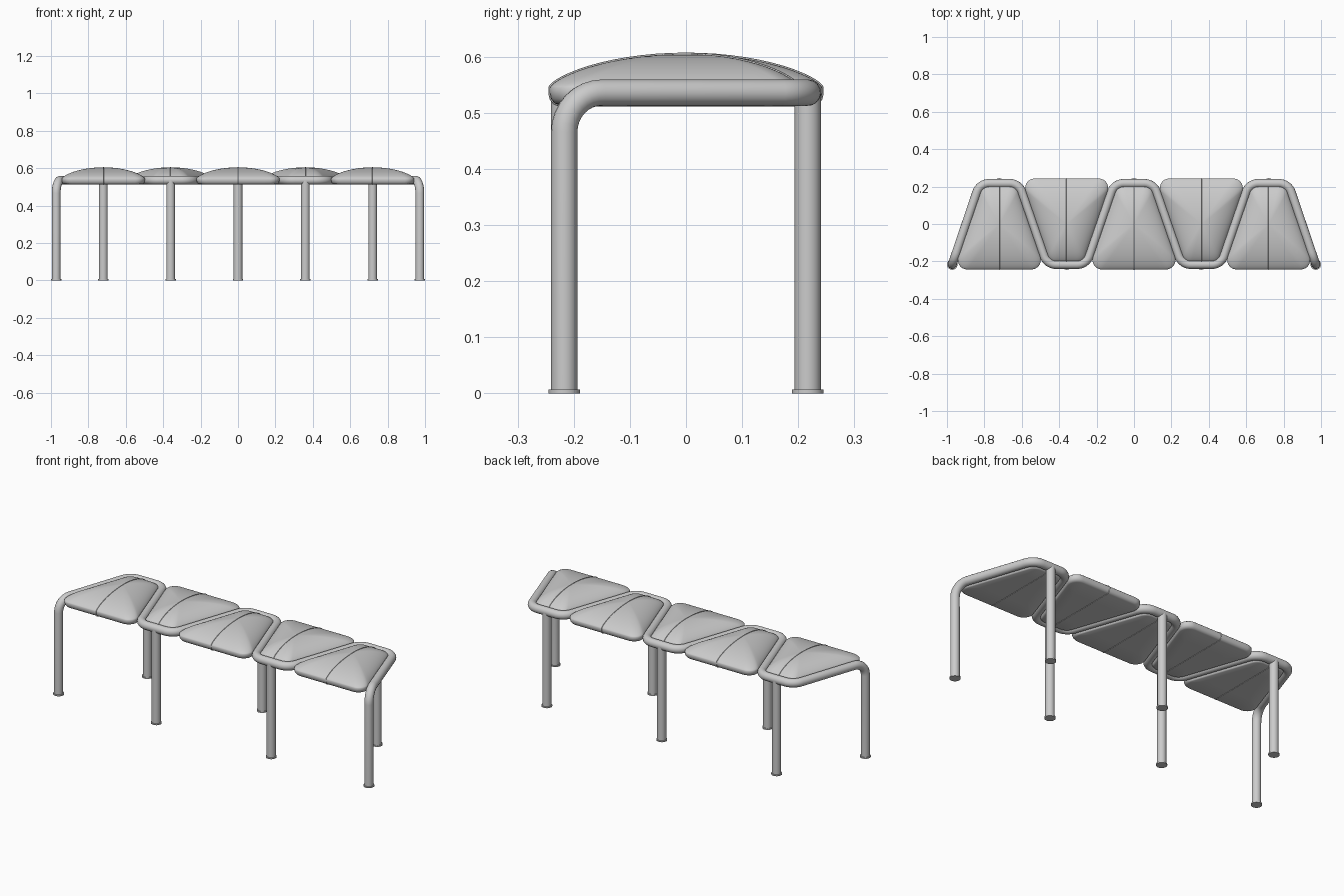
import bpy, bmesh, math
from mathutils import Vector

if "Cube" in bpy.data.objects:
    bpy.data.objects.remove(bpy.data.objects["Cube"])

R, Y, Z = 0.0235, 0.217, 0.536      # tube radius, rail y, rail height
SEATS = [-0.72, -0.36, 0.0, 0.36, 0.72]


def fillet(pts, r, n=8, closed=False):
    """Round the corners of a polyline with arcs of radius r."""
    pts = [Vector(p) for p in pts]
    out = []
    for i, p in enumerate(pts):
        if not closed and i in (0, len(pts) - 1):
            out.append(p)
            continue
        a = (pts[i - 1] - p).normalized()
        b = (pts[(i + 1) % len(pts)] - p).normalized()
        half = a.angle(b) / 2
        c = p + (a + b).normalized() * (r / math.sin(half))
        t = r / math.tan(half)
        u, v = p + a * t - c, p + b * t - c
        sweep = u.angle(v)
        for k in range(n + 1):
            f = k / n
            out.append(c + (u * math.sin((1 - f) * sweep) + v * math.sin(f * sweep)) / math.sin(sweep))
    return out


def smooth(obj, angle=40):
    bpy.ops.object.select_all(action='DESELECT')
    obj.select_set(True)
    bpy.context.view_layer.objects.active = obj
    bpy.ops.object.shade_smooth_by_angle(angle=math.radians(angle))


def tube(name, pts, r, res=6, closed=False):
    cu = bpy.data.curves.new(name, 'CURVE')
    cu.dimensions = '3D'
    cu.bevel_depth, cu.bevel_resolution, cu.use_fill_caps = r, res, True
    sp = cu.splines.new('POLY')
    sp.points.add(len(pts) - 1)
    for q, p in zip(sp.points, pts):
        q.co = (*p, 1)
    sp.use_cyclic_u = closed
    obj = bpy.data.objects.new(name, cu)
    bpy.context.collection.objects.link(obj)
    bpy.ops.object.select_all(action='DESELECT')
    obj.select_set(True)
    bpy.context.view_layer.objects.active = obj
    bpy.ops.object.convert(target='MESH')
    obj = bpy.context.object
    smooth(obj)
    return obj


def cylinder(name, x, y, z0, z1, r):
    bpy.ops.mesh.primitive_cylinder_add(vertices=28, radius=r, depth=z1 - z0,
                                        location=(x, y, (z0 + z1) / 2))
    obj = bpy.context.object
    obj.name = name
    smooth(obj)
    return obj


# Zigzag rail that bends down into a leg at each end
END = 0.972
path = [(-END, -Y, 0.004), (-END, -Y, Z)]
for i, x in enumerate(SEATS):
    s = Y if i % 2 == 0 else -Y
    path += [(x - 0.105, s, Z), (x + 0.105, s, Z)]
path += [(END, -Y, Z), (END, -Y, 0.004)]
tube("zigzag_rail", fillet(path, 0.07), R, 6)

# Straight legs under the rail and foot pads under every leg
legs = [(x, Y if i % 2 == 0 else -Y) for i, x in enumerate(SEATS)]
for i, (x, y) in enumerate(legs):
    cylinder(f"leg_{i + 1}", x, y, 0.004, Z, R)
for i, (x, y) in enumerate(legs + [(-END, -Y), (END, -Y)]):
    cylinder(f"foot_pad_{i + 1}", x, y, 0, 0.007, 0.028)

# Cushion section: (scale of outline, height), from underside to crown
WIDE, NARROW = -0.243, 0.203
section = [(0.5, 0.514), (0.93, 0.514), (0.965, 0.517), (0.99, 0.525), (1.0, 0.535), (1.0, 0.545)]
for k in range(1, 14):
    s = math.cos(k / 14 * math.pi / 2)
    section.append((s, 0.545 + 0.06 * (1 - s * s) ** 0.7))

half = lambda y: 0.158 - 0.3456 * y
outline = fillet([(-half(WIDE), WIDE, 0), (half(WIDE), WIDE, 0),
                  (half(NARROW), NARROW, 0), (-half(NARROW), NARROW, 0)], 0.05, 8, True)
# Extra points along the straight sides
dense = []
for i, p in enumerate(outline):
    q = outline[(i + 1) % len(outline)]
    n = max(1, round((q - p).length / 0.03))
    dense += [p.lerp(q, k / n) for k in range(n)]


def cushion(name, x, turn):
    bm = bmesh.new()
    rings = [[bm.verts.new((p.x * s, p.y * s, z)) for p in dense] for s, z in section]
    m = len(dense)
    for a, b in zip(rings, rings[1:]):
        for j in range(m):
            bm.faces.new((a[j], a[(j + 1) % m], b[(j + 1) % m], b[j]))
    bm.faces.new(rings[0][::-1])
    top = bm.verts.new((0, 0, 0.605))
    for j in range(m):
        bm.faces.new((rings[-1][j], rings[-1][(j + 1) % m], top))
    bmesh.ops.recalc_face_normals(bm, faces=bm.faces)
    me = bpy.data.meshes.new(name)
    bm.to_mesh(me)
    bm.free()
    obj = bpy.data.objects.new(name, me)
    bpy.context.collection.objects.link(obj)
    obj.location.x, obj.rotation_euler.z = x, turn
    smooth(obj, 60)


# Five cushions, alternately turned, each with a seam round the middle
for i, x in enumerate(SEATS):
    turn = math.pi * (i % 2)
    cushion(f"seat_cushion_{i + 1}", x, turn)
    loop = [(0, WIDE * s, z) for s, z in section] + [(0, 0, 0.605)]
    loop += [(0, NARROW * s, z) for s, z in reversed(section)]
    seam = tube(f"cushion_seam_{i + 1}", loop, 0.0025, 2, True)
    seam.location.x, seam.rotation_euler.z = x, turn
